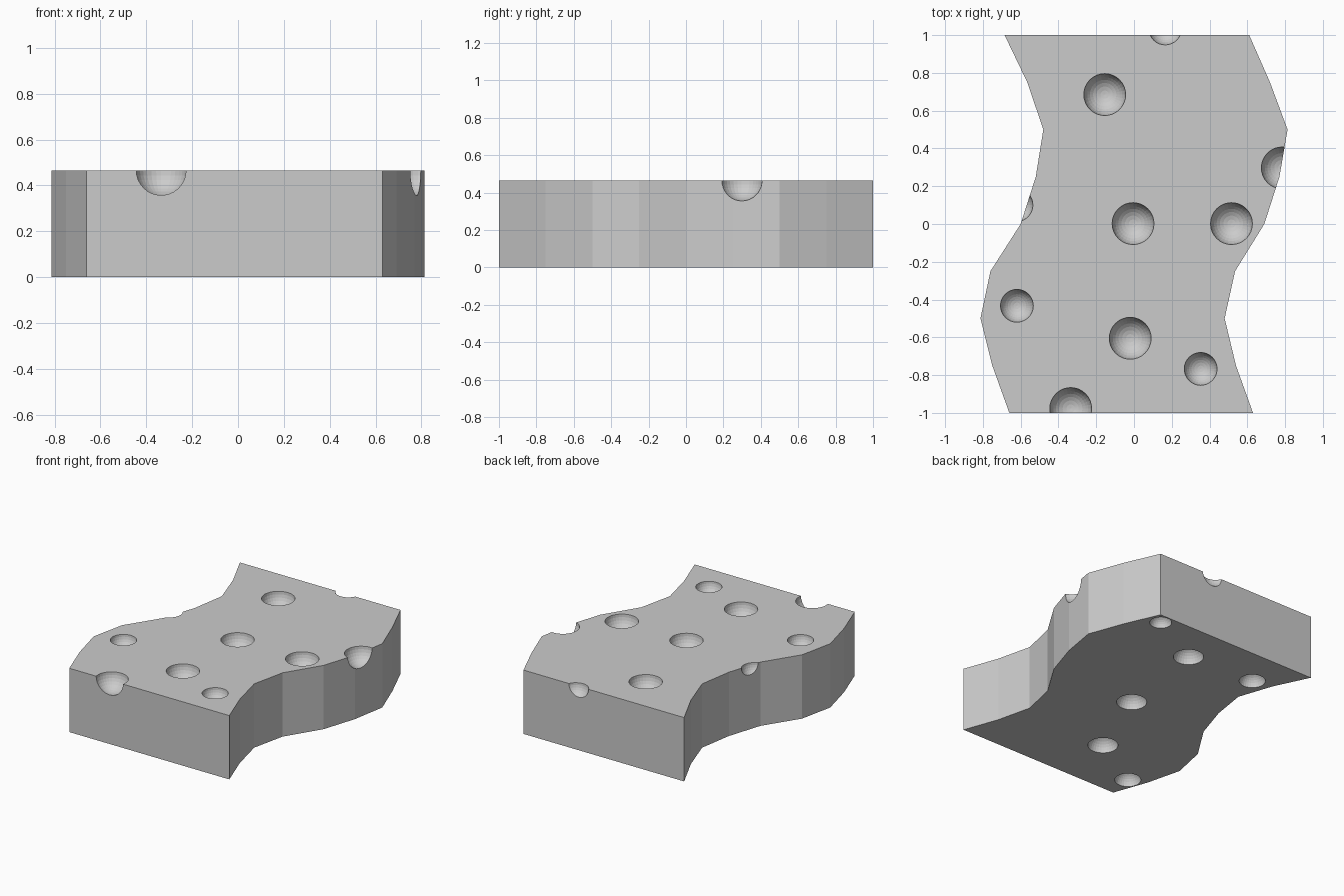
import bpy, bmesh
from mathutils import Matrix

if "Cube" in bpy.data.objects:
    bpy.data.objects.remove(bpy.data.objects["Cube"])

HEIGHT = 0.465

# Wavy outline: (y, left x, right x) stations from front to back
stations = [(-1, -.66, .63), (-.75, -.75, .54), (-.5, -.813, .48),
            (-.25, -.76, .535), (0, -.60, .69), (.25, -.52, .77),
            (.5, -.48, .813), (.75, -.565, .72), (1, -.685, .61)]

# Round pits: (x, y, radius)
BIG, SMALL = 0.111, 0.087
top_pits = [(.165, 1.035, SMALL), (-.155, .685, BIG), (.785, .297, BIG),
            (-.005, .002, BIG), (.516, .002, BIG), (-.62, -.433, SMALL),
            (-.02, -.605, BIG), (.353, -.767, SMALL), (-.335, -.977, BIG),
            (-.622, .1, SMALL)]
bottom_pits = [(.542, .92, .073), (.11, .69, .1), (-.417, .718, .087),
               (.014, -.007, .1), (-.207, -.566, .1), (-.627, -.811, .087)]


def make_object(name, bm):
    bmesh.ops.recalc_face_normals(bm, faces=bm.faces)
    mesh = bpy.data.meshes.new(name)
    bm.to_mesh(mesh)
    bm.free()
    ob = bpy.data.objects.new(name, mesh)
    bpy.context.collection.objects.link(ob)
    return ob


# Slab extruded from the outline
bm = bmesh.new()
outline = [(r, y) for y, l, r in stations] + [(l, y) for y, l, r in reversed(stations)]
face = bm.faces.new([bm.verts.new((x, y, 0)) for x, y in outline])
ext = bmesh.ops.extrude_face_region(bm, geom=[face])
top = [v for v in ext["geom"] if isinstance(v, bmesh.types.BMVert)]
bmesh.ops.translate(bm, verts=top, vec=(0, 0, HEIGHT))
slab = make_object("slab", bm)

# Spheres that carve the pits on the top and the underside
bm = bmesh.new()
for pits, z in ((top_pits, HEIGHT + .001), (bottom_pits, -.001)):
    for x, y, r in pits:
        bmesh.ops.create_uvsphere(bm, u_segments=32, v_segments=16, radius=r,
                                  matrix=Matrix.Translation((x, y, z)))
cutter = make_object("pit_cutter", bm)
cutter.hide_render = True

# Carve, then drop the cutter
mod = slab.modifiers.new("pits", 'BOOLEAN')
mod.operation = 'DIFFERENCE'
mod.solver = 'EXACT'
mod.object = cutter
bpy.context.view_layer.objects.active = slab
slab.select_set(True)
bpy.ops.object.modifier_apply(modifier=mod.name)
bpy.data.objects.remove(cutter)
